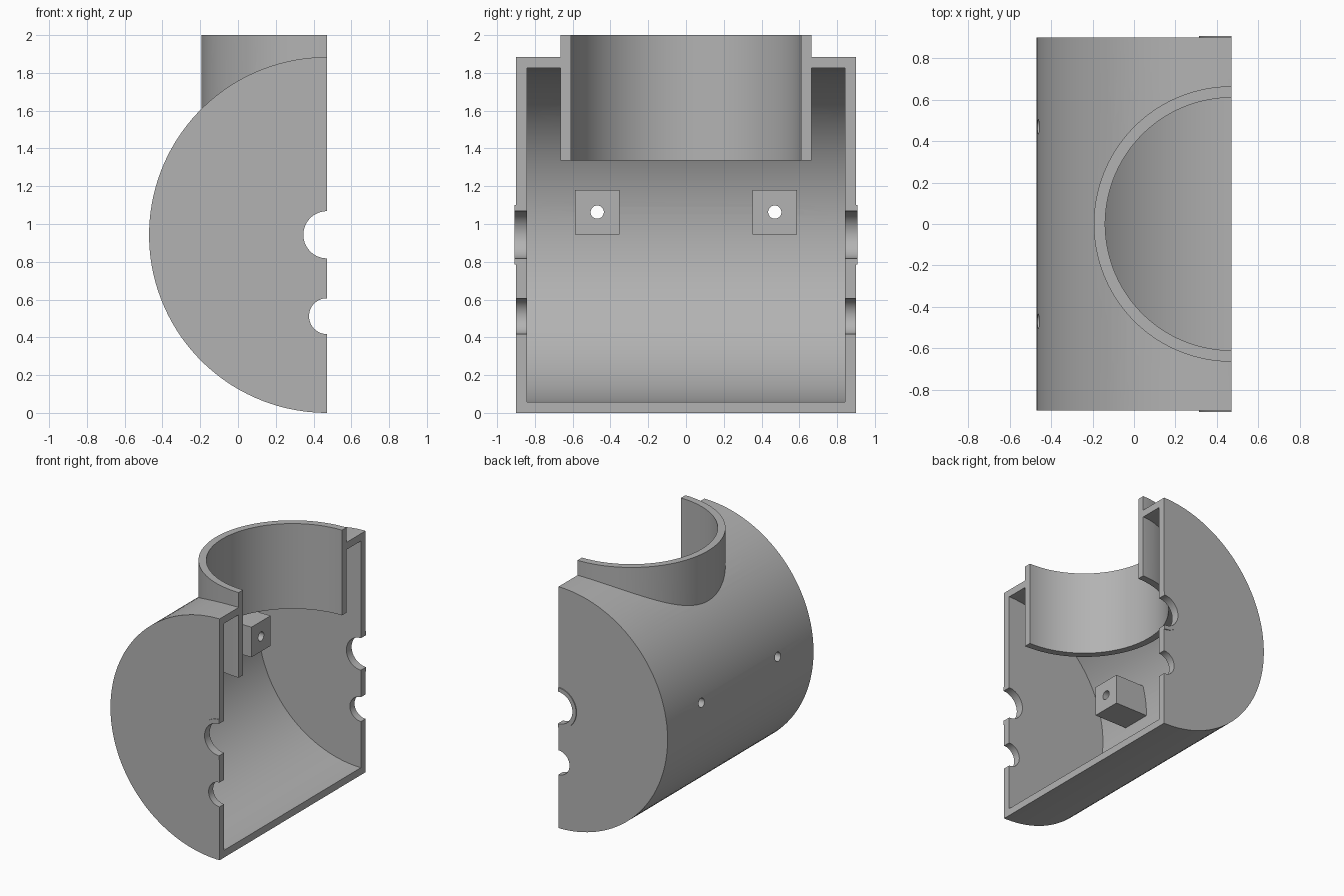
import bpy
import math
from mathutils import Vector

if "Cube" in bpy.data.objects:
    bpy.data.objects.remove(bpy.data.objects["Cube"], do_unlink=True)

CUT_X = 0.471            # section plane, also the axis of the drum
AXIS_Z = 0.942           # drum axis height, equal to its outer radius
WALL = 0.057
HALF_LENGTH = 0.90
NECK_R, BORE_R, NECK_BOTTOM, TOP = 0.665, 0.61, 1.335, 2.0
PORT_Z, PORT_R, BOSS_R = 0.943, 0.125, 0.157
BLOCK_Y, BLOCK_Z, BLOCK_SIZE = 0.47, 1.063, 0.235

grey = bpy.data.materials.new("plain grey")
grey.use_nodes = True
colour = (0.45, 0.45, 0.45, 1)
grey.diffuse_color = colour
grey.node_tree.nodes["Principled BSDF"].inputs["Base Color"].default_value = colour


def cylinder(name, radius, start, end, sides=128):
    """Round bar between two points."""
    start, end = Vector(start), Vector(end)
    bpy.ops.mesh.primitive_cylinder_add(vertices=sides, radius=radius,
                                        depth=(end - start).length)
    ob = bpy.context.object
    ob.name = name
    # turn by half a side so the section plane falls between vertices
    half = math.pi / sides
    turn = (end - start).to_track_quat('Z', 'Y').to_matrix().to_4x4()
    for v in ob.data.vertices:
        c, s = math.cos(half), math.sin(half)
        x, y, z = v.co
        v.co = turn @ Vector((c * x - s * y, s * x + c * y, z)) + (start + end) / 2
    ob.data.materials.append(grey)
    return ob


def box(name, low, high):
    """Box between two corners."""
    low, high = Vector(low), Vector(high)
    bpy.ops.mesh.primitive_cube_add(size=1)
    ob = bpy.context.object
    ob.name = name
    for v in ob.data.vertices:
        v.co = (low + high) / 2 + v.co * (high - low)
    ob.data.materials.append(grey)
    return ob


def combine(target, tool, operation='DIFFERENCE'):
    """Apply a boolean and discard the tool."""
    mod = target.modifiers.new("combine", 'BOOLEAN')
    mod.operation, mod.object, mod.solver = operation, tool, 'EXACT'
    bpy.context.view_layer.objects.active = target
    bpy.ops.object.modifier_apply(modifier=mod.name)
    bpy.data.objects.remove(tool, do_unlink=True)


def lengthwise(name, radius, z, y0, y1, sides=128):
    return cylinder(name, radius, (CUT_X, y0, z), (CUT_X, y1, z), sides)


def upright(name, radius, z0, z1):
    return cylinder(name, radius, (CUT_X, 0, z0), (CUT_X, 0, z1))


def cut_in_half(ob):
    combine(ob, box("section_cutter", (CUT_X, -2, -1), (CUT_X + 2, 2, 3)))


def finish(ob):
    bpy.ops.object.select_all(action='DESELECT')
    ob.select_set(True)
    bpy.context.view_layer.objects.active = ob
    bpy.ops.object.shade_smooth_by_angle(angle=math.radians(30))


def screw_hole(y):
    return cylinder("screw_cutter", 0.035, (-1, y, BLOCK_Z), (0.3, y, BLOCK_Z), 32)


# Hollow drum with a neck sunk through its top
housing = lengthwise("housing", AXIS_Z, AXIS_Z, -HALF_LENGTH, HALF_LENGTH)
inner = HALF_LENGTH - WALL
combine(housing, lengthwise("cavity", AXIS_Z - WALL, AXIS_Z, -inner, inner))
combine(housing, upright("neck", NECK_R, NECK_BOTTOM, TOP), 'UNION')
combine(housing, upright("neck_bore", BORE_R, NECK_BOTTOM - 0.1, TOP + 0.1))

# Two ports through both end walls, and the screw holes in the rear
combine(housing, lengthwise("port_cutter", PORT_R, PORT_Z, -1, 1, 64))
combine(housing, lengthwise("small_port_cutter", 0.095, 0.512, -1, 1, 64))
for side in (-1, 1):
    combine(housing, screw_hole(side * BLOCK_Y))
cut_in_half(housing)
finish(housing)

for side, label in ((-1, "front"), (1, "back")):
    # Thin raised rim around the large port
    rim = lengthwise(label + "_port_rim", BOSS_R, PORT_Z,
                     side * HALF_LENGTH, side * (HALF_LENGTH + 0.007), 64)
    combine(rim, lengthwise("rim_bore", PORT_R, PORT_Z, -1, 1, 64))
    cut_in_half(rim)
    finish(rim)

    # Screw block standing on the inside of the curved wall
    y, h = side * BLOCK_Y, BLOCK_SIZE / 2
    block = box(label + "_screw_block", (-0.42, y - h, BLOCK_Z - h),
                (-0.13, y + h, BLOCK_Z + h))
    combine(block, screw_hole(y))
    finish(block)
